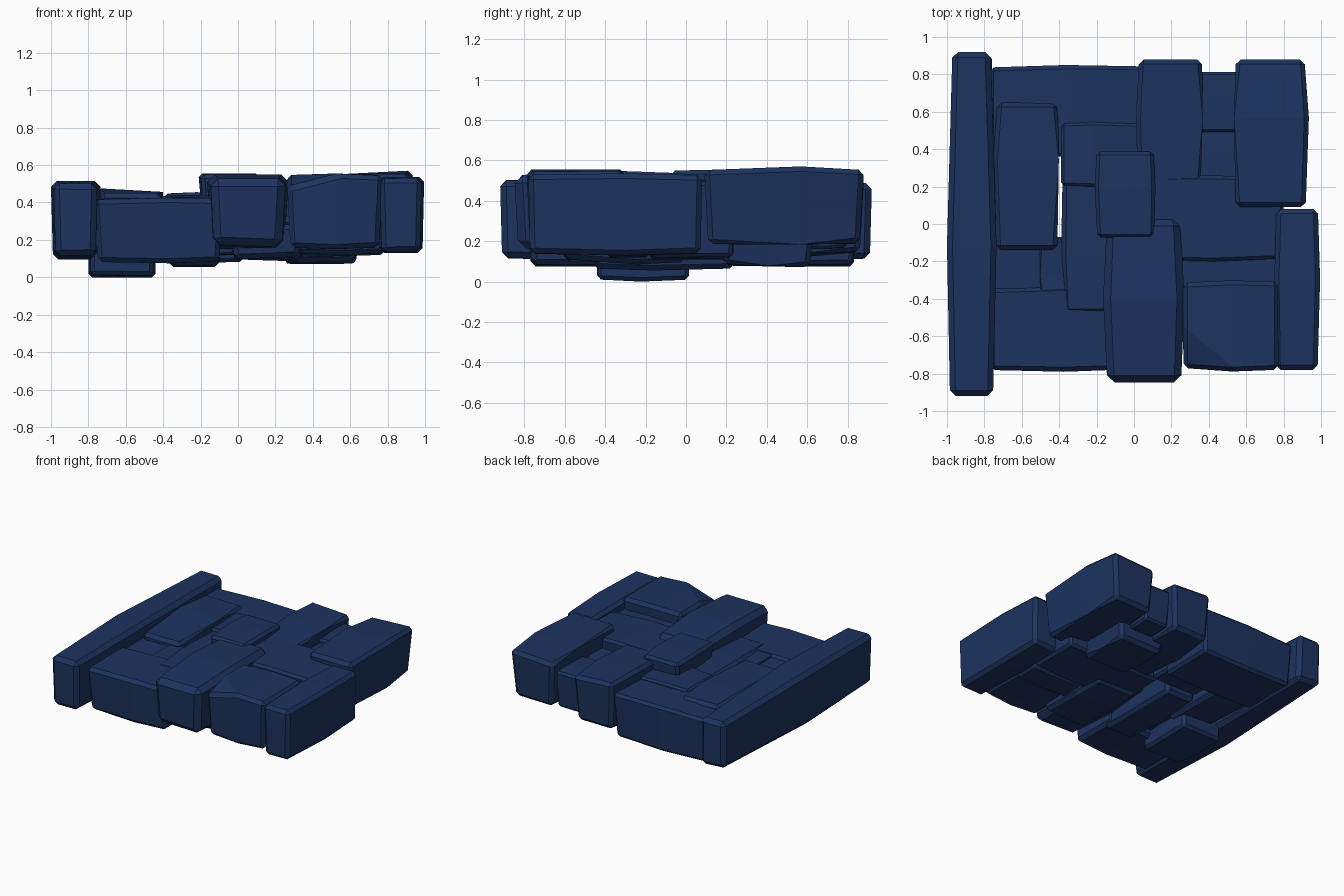
import bpy, bmesh, random
from mathutils import Vector

if "Cube" in bpy.data.objects:
    bpy.data.objects.remove(bpy.data.objects["Cube"])

random.seed(4)
navy = bpy.data.materials.new("navy stone")
navy.diffuse_color = (0.012, 0.033, 0.115, 1)
navy.use_nodes = True
navy.node_tree.nodes["Principled BSDF"].inputs["Base Color"].default_value = navy.diffuse_color


def stone(name, x, y, z, taper=0.03, tilt=0.0, bevel=0.025, cut=None, under=0.02):
    """Chamfered stone filling the ranges x, y, z; ends taper along its long axis."""
    lo = Vector((x[0], y[0], z[0]))
    hi = Vector((x[1], y[1], z[1]))
    size, mid = hi - lo, (lo + hi) / 2
    axis = 0 if size.x > size.y else 1
    bm = bmesh.new()
    bmesh.ops.create_cube(bm, size=1)
    for v in bm.verts:
        v.co = Vector([mid[i] + v.co[i] * size[i] for i in range(3)])
    # slightly off-centre ridge round the middle
    normal = Vector((0, 0, 0))
    normal[axis] = 1
    ridge = mid.copy()
    ridge[axis] += random.uniform(-0.12, 0.12) * size[axis]
    bmesh.ops.bisect_plane(bm, geom=bm.verts[:] + bm.edges[:] + bm.faces[:],
                           plane_co=ridge, plane_no=normal)
    for v in bm.verts:
        along = (v.co[axis] - mid[axis]) / size[axis]
        if abs(along) > 0.49:
            for i in range(3):
                if i == axis:
                    continue
                pull = taper * random.uniform(0.4, 1.1)
                v.co[i] += pull if v.co[i] < mid[i] else -pull
        if v.co.z > mid.z:
            v.co.z += tilt * along
        else:  # narrower underneath
            side = 1 - axis
            v.co[side] += under if v.co[side] < mid[side] else -under
            if abs(along) > 0.49:
                v.co[axis] -= under * (1 if along > 0 else -1)
    # optional sloping cut over one corner
    if cut:
        r = bmesh.ops.bisect_plane(bm, geom=bm.verts[:] + bm.edges[:] + bm.faces[:],
                                   plane_co=cut[0], plane_no=cut[1], clear_outer=True)
        bmesh.ops.holes_fill(bm, edges=[e for e in r["geom_cut"]
                                        if isinstance(e, bmesh.types.BMEdge)])
    sharp = [e for e in bm.edges if e.is_manifold and e.calc_face_angle(0) > 0.7]
    bmesh.ops.bevel(bm, geom=sharp, offset=bevel, segments=1, affect='EDGES',
                    clamp_overlap=True)
    bmesh.ops.recalc_face_normals(bm, faces=bm.faces[:])
    me = bpy.data.meshes.new(name)
    bm.to_mesh(me)
    bm.free()
    me.materials.append(navy)
    bpy.context.collection.objects.link(bpy.data.objects.new(name, me))


# outer stones
stone("left_beam", (-1.0, -0.735), (-0.92, 0.92), (0.095, 0.515), 0.03, 0, 0.03, None, 0.01)
stone("front_long_stone", (-0.77, -0.08), (-0.79, -0.33), (0.075, 0.425), 0.012)
stone("front_middle_stone", (-0.165, 0.27), (-0.85, 0.03), (0.15, 0.55), 0.025, 0, 0.04)
stone("front_right_stone", (0.26, 0.775), (-0.79, -0.30), (0.15, 0.555), 0.015, 0, 0.025,
      (Vector((0.385, -0.665, 0.545)), Vector((-0.28, -0.30, 1))))
stone("right_stone", (0.75, 0.995), (-0.78, 0.08), (0.13, 0.535), 0.012, 0, 0.025, None, 0.008)
stone("back_right_stone", (0.52, 0.935), (0.09, 0.88), (0.17, 0.57), 0.035)
stone("back_middle_stone", (0.01, 0.385), (0.06, 0.88), (0.12, 0.52), 0.03, 0.02)
stone("back_long_stone", (-0.77, 0.05), (0.36, 0.85), (0.075, 0.435), 0.012, 0, 0.02)

# inner stones
stone("left_inner_stone", (-0.755, -0.385), (-0.14, 0.65), (0.09, 0.475), 0.025)
stone("left_fill_stone", (-0.77, -0.36), (-0.42, -0.06), (0.12, 0.405), 0.01, 0, 0.01)
stone("small_left_stone", (-0.51, -0.34), (-0.40, -0.08), (0.20, 0.43), 0.012, 0, 0.015)
stone("inner_slab", (-0.39, -0.08), (-0.48, 0.26), (0.055, 0.44), 0.015)
stone("inner_back_stone", (-0.39, 0.04), (0.20, 0.545), (0.11, 0.455), 0.012, 0, 0.015)
stone("raised_stone", (-0.21, 0.115), (-0.075, 0.39), (0.28, 0.555), 0.012, 0, 0.02)
stone("right_inner_stone", (-0.05, 0.80), (-0.20, 0.26), (0.11, 0.505), 0.015, 0, 0.018)
stone("low_right_stone", (0.15, 0.80), (-0.42, -0.15), (0.12, 0.465), 0.012)
stone("notch_back_stone", (0.33, 0.58), (0.49, 0.815), (0.16, 0.46), 0.01, 0, 0.015)
stone("notch_front_stone", (0.33, 0.60), (0.22, 0.51), (0.15, 0.43), 0.01, 0, 0.015)

# underside stones
stone("bottom_bump", (-0.80, -0.44), (-0.44, 0.015), (0.0, 0.20), 0.015, 0, 0.02, None, 0)
stone("bottom_back_right_stone", (0.22, 0.66), (0.17, 0.63), (0.06, 0.24), 0.025)
stone("bottom_front_stone", (-0.06, 0.36), (-0.62, 0.02), (0.085, 0.30), 0.025)
